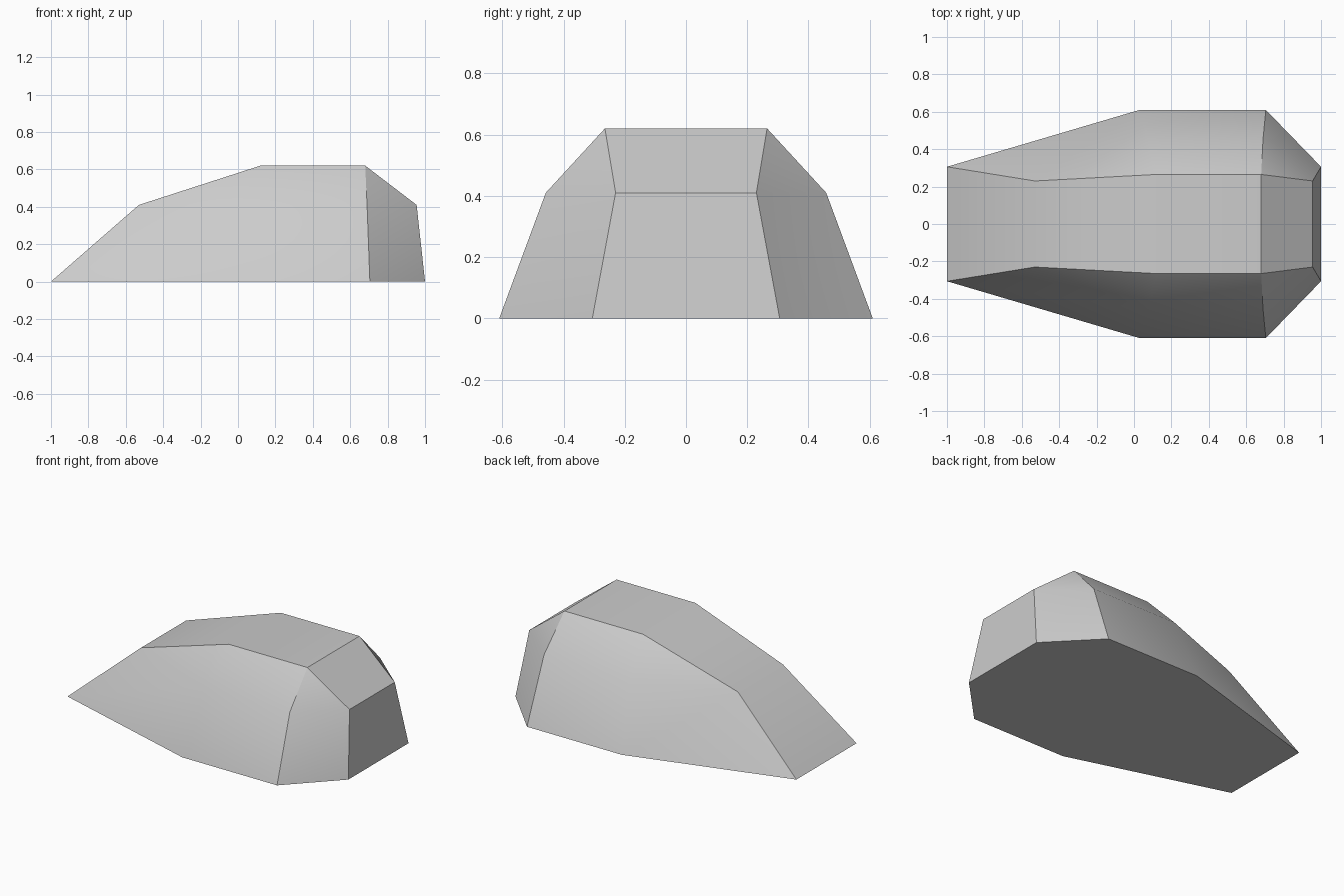
import bpy, bmesh, math

cube = bpy.data.objects.get("Cube")
if cube:
    bpy.data.objects.remove(cube, do_unlink=True)

# Single grey paint
grey = bpy.data.materials.new("light_grey")
grey.use_nodes = True
colour = (0.6, 0.6, 0.6, 1)
grey.diffuse_color = colour
grey.node_tree.nodes["Principled BSDF"].inputs["Base Color"].default_value = colour

bm = bmesh.new()


def ring(half, z):
    """Outline symmetric in y: front side nose to tail, then back again."""
    pts = [(x, -y) for x, y in half] + [(x, y) for x, y in reversed(half)]
    return [bm.verts.new((x, y, z)) for x, y in pts]


# Tapered base, shoulder line and flat roof
base = ring([(-1, 0.306), (0.03, 0.61), (0.705, 0.61), (1, 0.306)], 0)
shoulder = ring([(-0.53, 0.23), (0.075, 0.458), (0.69, 0.458), (0.955, 0.23)], 0.41)
roof = ring([(0.12, 0.265), (0.68, 0.265)], 0.62)

# Lower walls, every panel split the same way round
count = len(base)
for i in range(count):
    j = (i + 1) % count
    if i % 4 == 3:  # flat nose and tail panels
        bm.faces.new((base[i], base[j], shoulder[j], shoulder[i]))
    else:
        bm.faces.new((base[i], base[j], shoulder[j]))
        bm.faces.new((base[i], shoulder[j], shoulder[i]))

# Upper slopes: corner triangles with flat panels between them
for s, r in ((0, 0), (4, 2)):
    bm.faces.new((shoulder[s], shoulder[s + 1], roof[r]))
    bm.faces.new((shoulder[s + 1], shoulder[s + 2], roof[r + 1], roof[r]))
    bm.faces.new((shoulder[s + 2], shoulder[s + 3], roof[r + 1]))
    bm.faces.new((shoulder[s + 3], shoulder[(s + 4) % count],
                  roof[(r + 2) % 4], roof[r + 1]))

# Roof and underside
bm.faces.new(roof)
bm.faces.new(base[::-1])
bmesh.ops.recalc_face_normals(bm, faces=bm.faces[:])

mesh = bpy.data.meshes.new("faceted_shell")
bm.to_mesh(mesh)
bm.free()
mesh.materials.append(grey)
shell = bpy.data.objects.new("faceted_shell", mesh)
bpy.context.collection.objects.link(shell)

# Soft shading on the shallow side folds, crisp main ridges
bpy.ops.object.select_all(action="DESELECT")
shell.select_set(True)
bpy.context.view_layer.objects.active = shell
bpy.ops.object.shade_smooth_by_angle(angle=math.radians(30))
